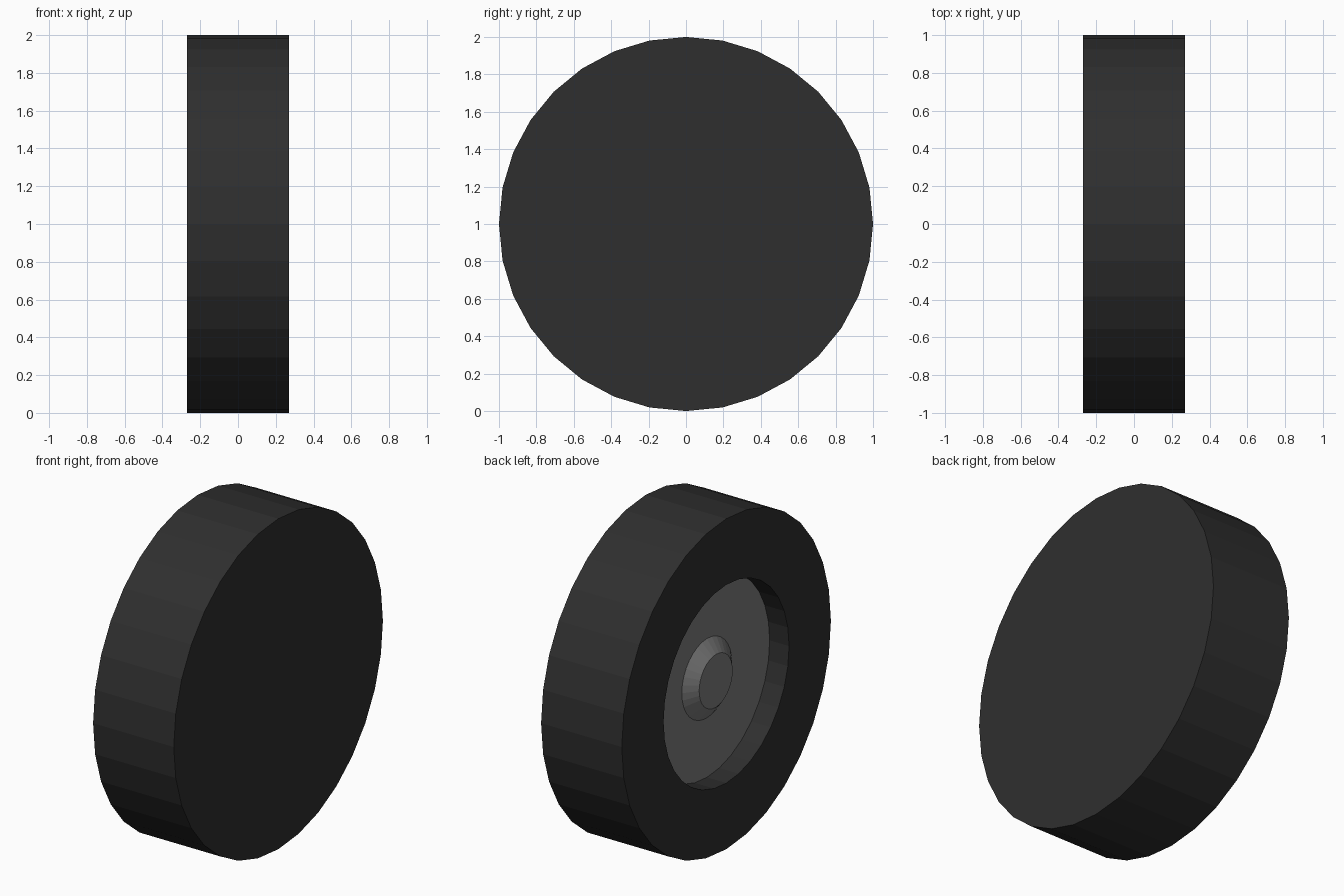
import bpy, bmesh, math

if "Cube" in bpy.data.objects:
    bpy.data.objects.remove(bpy.data.objects["Cube"])

SIDES = 32
CENTRE_Z = 1.0


def material(name, value):
    mat = bpy.data.materials.new(name)
    mat.diffuse_color = (value, value, value, 1.0)
    mat.use_nodes = True
    mat.node_tree.nodes["Principled BSDF"].inputs["Base Color"].default_value = mat.diffuse_color
    return mat


def lathe_x(name, profile, mat):
    """Spin (x, radius) points around the wheel axis; radius 0 closes a cap."""
    bm = bmesh.new()
    rings = []
    for x, r in profile:
        ring = []
        for i in range(SIDES):
            a = 2 * math.pi * i / SIDES
            ring.append(bm.verts.new((x, r * math.cos(a), CENTRE_Z + r * math.sin(a))))
        rings.append(ring)
    for a, b in zip(rings, rings[1:]):
        for i in range(SIDES):
            j = (i + 1) % SIDES
            bm.faces.new((a[i], a[j], b[j], b[i]))
    # flat cap on the first ring
    bm.faces.new(list(reversed(rings[0])))
    bm.normal_update()
    # the cap must look outwards along its own side of the axis
    cap = bm.faces[:][-1] if bm.faces.ensure_lookup_table() is None else None
    outward = 1 if profile[0][0] > 0 else -1
    if cap.normal.x * outward < 0:
        bmesh.ops.reverse_faces(bm, faces=bm.faces[:])
    mesh = bpy.data.meshes.new(name)
    bm.to_mesh(mesh)
    bm.free()
    mesh.materials.append(mat)
    obj = bpy.data.objects.new(name, mesh)
    bpy.context.collection.objects.link(obj)
    return obj


rubber = material("rubber", 0.028)
metal = material("dark_metal", 0.2)

# Tyre: closed inner side, tread, outer sidewall, recess wall
lathe_x("tyre", [(0.27, 1.0), (-0.27, 1.0), (-0.27, 0.6), (-0.14, 0.6)], rubber)

# Wheel disc at the recess floor with a raised, tapered hub cap
lathe_x("wheel_disc", [(-0.20, 0.16), (-0.14, 0.24), (-0.14, 0.6)], metal)
